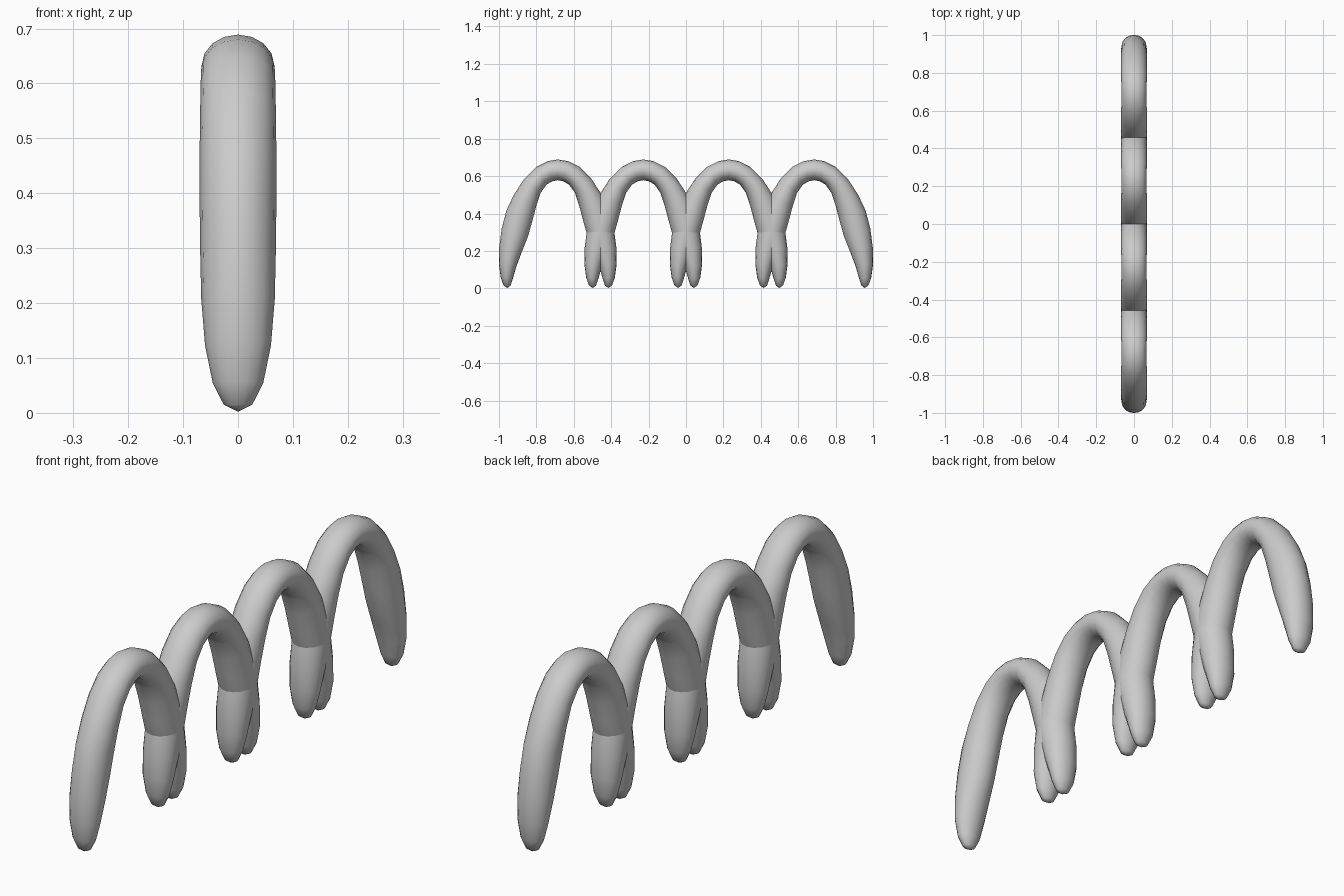
import bpy, bmesh, math
from mathutils import Vector

if "Cube" in bpy.data.objects:
    bpy.data.objects.remove(bpy.data.objects["Cube"])

SIDES = 16
PITCH = 0.457
TIP = (0.27, 0.002)
# Half-arch stations from foot to crown: outer (y, z), inner (y, z), half width in x
STATIONS = [
    ((0.290, 0.015), (0.252, 0.015), 0.026),
    ((0.305, 0.057), (0.240, 0.052), 0.046),
    ((0.315, 0.130), (0.222, 0.115), 0.060),
    ((0.313, 0.220), (0.192, 0.195), 0.067),
    ((0.300, 0.320), (0.160, 0.275), 0.069),
    ((0.275, 0.415), (0.136, 0.360), 0.070),
    ((0.235, 0.500), (0.115, 0.440), 0.070),
    ((0.180, 0.585), (0.092, 0.510), 0.069),
    ((0.115, 0.650), (0.060, 0.555), 0.068),
    ((0.055, 0.680), (0.030, 0.572), 0.067),
    ((0.000, 0.689), (0.000, 0.578), 0.066),
]


def flip(p):
    return (-p[0], p[1])


def build_arch(name, y0):
    bm = bmesh.new()
    stations = STATIONS + [(flip(o), flip(i), w) for o, i, w in STATIONS[-2::-1]]
    rings = []
    for o, i, w in stations:
        outer, inner = Vector((0, *o)), Vector((0, *i))
        mid, half = (outer + inner) / 2, (outer - inner) / 2
        ring = []
        for k in range(SIDES):
            a = 2 * math.pi * k / SIDES
            ring.append(bm.verts.new(mid + half * math.cos(a) + Vector((w * math.sin(a), 0, 0))))
        rings.append(ring)
    # tube skin
    for r, s in zip(rings, rings[1:]):
        for k in range(SIDES):
            n = (k + 1) % SIDES
            bm.faces.new((r[k], r[n], s[n], s[k]))
    # pointed feet
    for ring, tip in ((rings[0], TIP), (rings[-1], flip(TIP))):
        v = bm.verts.new((0, *tip))
        for k in range(SIDES):
            bm.faces.new((ring[k], ring[(k + 1) % SIDES], v))
    bmesh.ops.recalc_face_normals(bm, faces=bm.faces)
    for f in bm.faces:
        f.smooth = True
    mesh = bpy.data.meshes.new(name)
    bm.to_mesh(mesh)
    bm.free()
    obj = bpy.data.objects.new(name, mesh)
    obj.location.y = y0
    bpy.context.collection.objects.link(obj)


# Row of four crossing arches
for n in range(4):
    build_arch(f"arch_{n + 1}", (n - 1.5) * PITCH)
